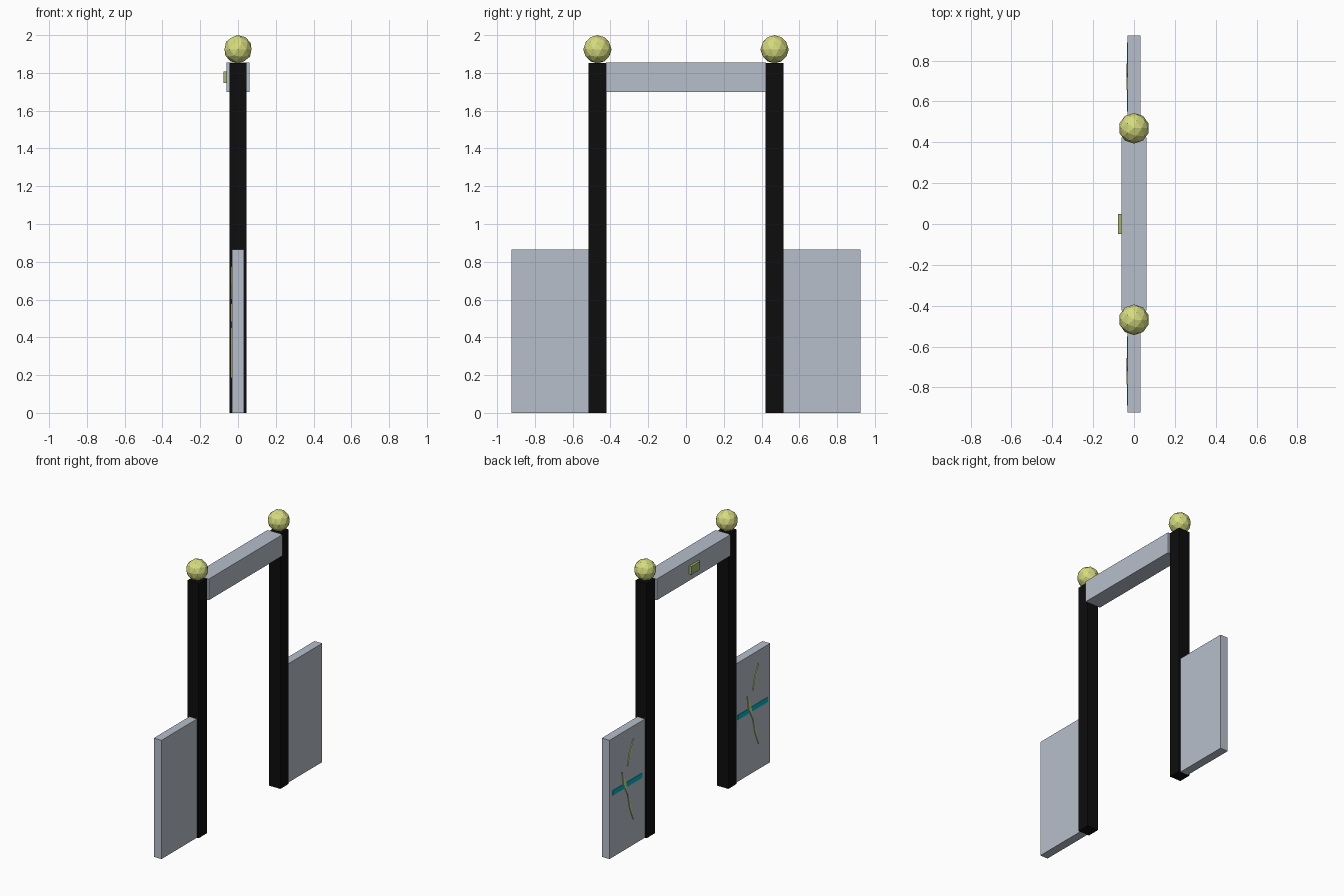
import bpy, bmesh
from mathutils import Vector

if "Cube" in bpy.data.objects:
    bpy.data.objects.remove(bpy.data.objects["Cube"])


def material(name, rgb):
    m = bpy.data.materials.new(name)
    m.diffuse_color = (*rgb, 1)
    m.use_nodes = True
    m.node_tree.nodes["Principled BSDF"].inputs["Base Color"].default_value = m.diffuse_color
    return m


GREY = material("blue_grey", (0.47, 0.52, 0.59))
BLACK = material("black", (0.004, 0.004, 0.004))
YELLOW = material("pale_yellow", (0.67, 0.71, 0.21))
TEAL = material("teal", (0.0, 0.46, 0.54))
GREEN = material("olive_green", (0.38, 0.48, 0.16))


def finish(name, bm, mat):
    bmesh.ops.recalc_face_normals(bm, faces=bm.faces)
    mesh = bpy.data.meshes.new(name)
    bm.to_mesh(mesh)
    bm.free()
    mesh.materials.append(mat)
    ob = bpy.data.objects.new(name, mesh)
    bpy.context.collection.objects.link(ob)
    return ob


def box(name, lo, hi, mat):
    lo, hi = Vector(lo), Vector(hi)
    bm = bmesh.new()
    bmesh.ops.create_cube(bm, size=1)
    for v in bm.verts:
        v.co = (lo + hi) / 2 + v.co * (hi - lo)
    return finish(name, bm, mat)


def needle(name, a, b, width, mat):
    """Thin diamond plate on the -x face, from a to b given as (y, z)."""
    a, b = Vector(a), Vector(b)
    d = (b - a).normalized()
    side = Vector((-d.y, d.x)) * width / 2
    mid = (a + b) / 2
    bm = bmesh.new()
    face = bm.faces.new([bm.verts.new((-0.029, p.x, p.y))
                         for p in (a, mid + side, b, mid - side)])
    out = bmesh.ops.extrude_face_region(bm, geom=[face])["geom"]
    bmesh.ops.translate(bm, vec=(-0.007, 0, 0),
                        verts=[g for g in out if isinstance(g, bmesh.types.BMVert)])
    return finish(name, bm, mat)


for s, label in ((1, "back"), (-1, "front")):
    # post with faceted ball on top
    y = 0.469 * s
    box(label + "_post", (-0.045, y - 0.047, 0), (0.045, y + 0.047, 1.853), BLACK)
    bm = bmesh.new()
    bmesh.ops.create_icosphere(bm, subdivisions=2, radius=0.075)
    bmesh.ops.translate(bm, verts=bm.verts, vec=(0, y, 1.925))
    finish(label + "_ball", bm, YELLOW)

    # side panel
    c = 0.72 * s
    box(label + "_panel", (-0.031, c - 0.204, 0), (0.031, c + 0.204, 0.864), GREY)

    # painted stripe and needles on the panel
    box(label + "_stripe", (-0.035, c - 0.17, 0.45), (-0.03, c + 0.17, 0.485), TEAL)
    needle(label + "_upper_needle", (c - 0.065, 0.775), (c, 0.6), 0.018, YELLOW)
    needle(label + "_middle_needle", (c + 0.065, 0.58), (c, 0.39), 0.03, YELLOW)
    needle(label + "_lower_needle", (c, 0.39), (c - 0.065, 0.185), 0.018, YELLOW)

# beam across the top with a small plaque
box("beam", (-0.061, -0.423, 1.7), (0.061, 0.423, 1.854), GREY)
box("plaque", (-0.078, -0.05, 1.747), (-0.06, 0.05, 1.807), GREEN)
